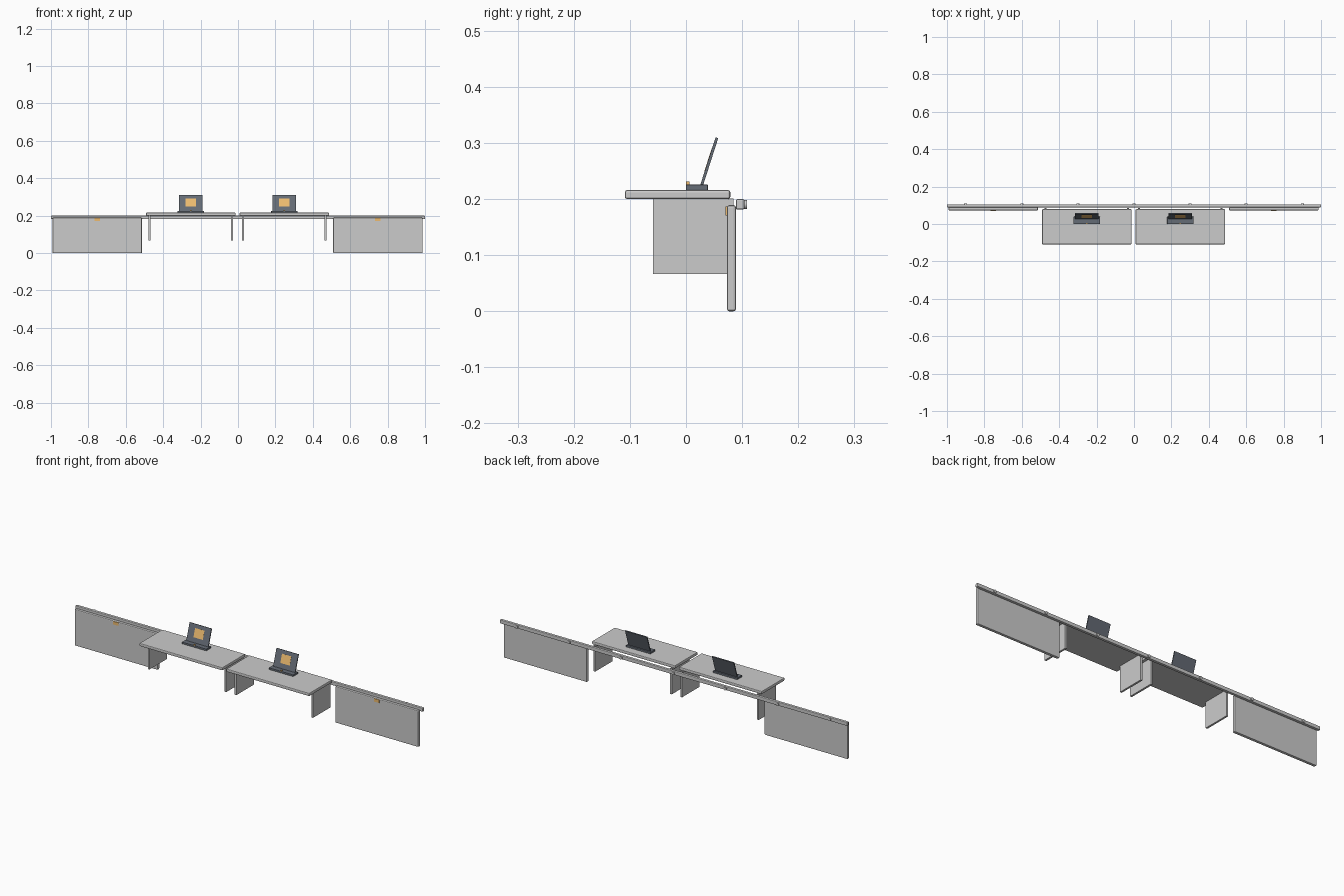
import bpy, math

if "Cube" in bpy.data.objects:
    bpy.data.objects.remove(bpy.data.objects["Cube"])

def material(name, rgb):
    m = bpy.data.materials.new(name)
    m.diffuse_color = (*rgb, 1)
    m.use_nodes = True
    m.node_tree.nodes["Principled BSDF"].inputs["Base Color"].default_value = m.diffuse_color
    return m

SLATE = material("slate", (0.13, 0.15, 0.18))
AMBER = material("amber", (0.85, 0.50, 0.16))

def box(name, center, size, bevel=0, mat=None, tilt=0):
    bpy.ops.mesh.primitive_cube_add(size=1, location=center)
    o = bpy.context.object
    o.name = name
    o.scale = size
    bpy.ops.object.transform_apply(location=False, rotation=False, scale=True)
    o.rotation_euler.x = tilt
    if bevel:
        b = o.modifiers.new("bevel", 'BEVEL')
        b.width, b.segments = bevel, 2
    if mat:
        o.data.materials.append(mat)
    return o

def span(name, x, width, y0, y1, z0, z1, bevel=0, mat=None):
    return box(name, (x, (y0 + y1) / 2, (z0 + z1) / 2), (width, y1 - y0, z1 - z0), bevel, mat)

STEP, OFFSET, WIDTH = 0.5, -0.0025, 0.478
centers = [OFFSET + STEP * (i - 1.5) for i in range(4)]

# wall rail with its bolts
span("wall_rail", 0, 2.0, 0.089, 0.104, 0.181, 0.200, 0.003)
for i in range(7):
    bpy.ops.mesh.primitive_cylinder_add(vertices=16, radius=0.008, depth=0.014,
        location=(-0.9 + 0.3 * i, 0.102, 0.190), rotation=(math.pi / 2, 0, 0))
    bpy.context.object.name = f"rail_bolt_{i + 1}"
    bpy.ops.object.shade_smooth_by_angle()

# outer desks, folded down against the wall
for x in (centers[0], centers[3]):
    span("folded_desk", x, WIDTH, 0.073, 0.089, 0.0, 0.189, 0.004)
    span("latch", x, 0.030, 0.0705, 0.0735, 0.171, 0.187, 0, AMBER)

# inner desks, opened, each with two leaf supports and a laptop
TILT = math.radians(17.8)
for x in centers[1:3]:
    span("desk_top", x, WIDTH, -0.109, 0.079, 0.200, 0.216, 0.004)
    for side in (-1, 1):
        span("support_leaf", x + side * 0.2205, 0.010, -0.059, 0.085, 0.066, 0.2005)
    span("laptop_base", x, 0.140, 0.0, 0.039, 0.216, 0.2255, 0.001, SLATE)
    span("base_light", x, 0.008, 0.0, 0.006, 0.225, 0.231, 0, AMBER)
    cy, cz = 0.0415, 0.267
    box("laptop_screen", (x, cy, cz), (0.126, 0.005, 0.089), 0, SLATE, -TILT)
    # glowing patch lies just proud of the screen's front face
    up, out = 0.003, 0.0025
    box("screen_patch",
        (x, cy + up * math.sin(TILT) - out * math.cos(TILT),
         cz + up * math.cos(TILT) + out * math.sin(TILT)),
        (0.054, 0.001, 0.045), 0, AMBER, -TILT)
